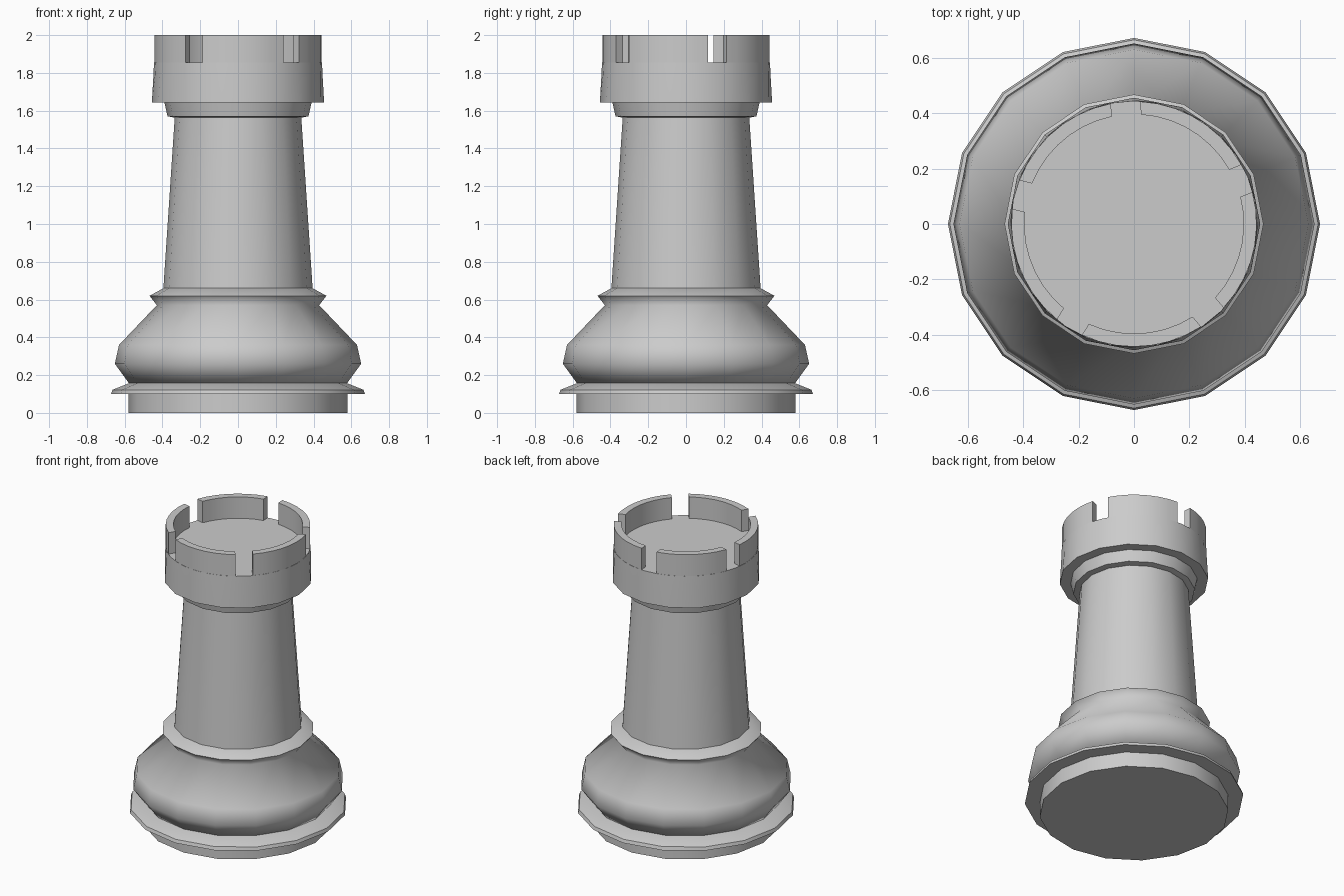
import bpy, bmesh
from math import pi, sin, cos, asin, radians

if "Cube" in bpy.data.objects:
    bpy.data.objects.remove(bpy.data.objects["Cube"])


def finish(name, bm, angle):
    bmesh.ops.recalc_face_normals(bm, faces=bm.faces)
    mesh = bpy.data.meshes.new(name)
    bm.to_mesh(mesh)
    bm.free()
    ob = bpy.data.objects.new(name, mesh)
    bpy.context.collection.objects.link(ob)
    bpy.ops.object.select_all(action='DESELECT')
    ob.select_set(True)
    bpy.context.view_layer.objects.active = ob
    bpy.ops.object.shade_smooth_by_angle(angle=radians(angle))
    return ob


def lathe(name, profile, sides=16, angle=35, coarse=0):
    """Closed turned part; the first `coarse` rings of a 32-gon follow a 16-gon."""
    bm = bmesh.new()
    rings = []
    for k, (r, z) in enumerate(profile):
        ring = []
        for i in range(sides):
            rr = r * cos(pi / 16) if k < coarse and i % 2 else r
            a = 2 * pi * i / sides
            ring.append(bm.verts.new((rr * cos(a), rr * sin(a), z)))
        rings.append(ring)
    for a, b in zip(rings, rings[1:]):
        for i in range(sides):
            j = (i + 1) % sides
            bm.faces.new((a[i], a[j], b[j], b[i]))
    bm.faces.new(rings[0])
    bm.faces.new(rings[-1])
    return finish(name, bm, angle)


def merlon(name, start, r_out, r_in, z0, z1, half_gap, steps=7):
    """Curved wall block whose ends are parallel to the slots beside it."""
    bm = bmesh.new()
    sections = []
    for i in range(steps + 1):
        sec = []
        for r, z in ((r_out, z0), (r_out, z1), (r_in, z1), (r_in, z0)):
            g = asin(half_gap / r)
            a = start + g + (2 * pi / 5 - 2 * g) * i / steps
            sec.append(bm.verts.new((r * cos(a), r * sin(a), z)))
        sections.append(sec)
    for a, b in zip(sections, sections[1:]):
        for k in range(3):
            bm.faces.new((a[k], a[k + 1], b[k + 1], b[k]))
    bm.faces.new(sections[0])
    bm.faces.new(sections[-1])
    return finish(name, bm, 35)


# Foot and flared base ring
lathe("foot", [(0.58, 0), (0.58, 0.1), (0.672, 0.1), (0.665, 0.122), (0.575, 0.158)])

# Bulging base with neck ring, shaded softly
lathe("base_bulge", [(0.578, 0.158), (0.652, 0.26), (0.63, 0.36), (0.43, 0.57),
                     (0.468, 0.62), (0.395, 0.66)], angle=85)

# Tapered tower shaft
lathe("shaft", [(0.395, 0.66), (0.335, 1.565)])

# Collar under the crown
lathe("collar", [(0.335, 1.563), (0.373, 1.57), (0.39, 1.645)])

# Crown drum, closed by the floor
lathe("crown", [(0.456, 1.643), (0.447, 1.8), (0.445, 1.855)],
      sides=32, coarse=1)

# Five battlements separated by narrow slots
for i in range(5):
    merlon(f"battlement_{i + 1}", radians(22 + 72 * i), 0.443, 0.396, 1.855, 2.0, 0.053)
